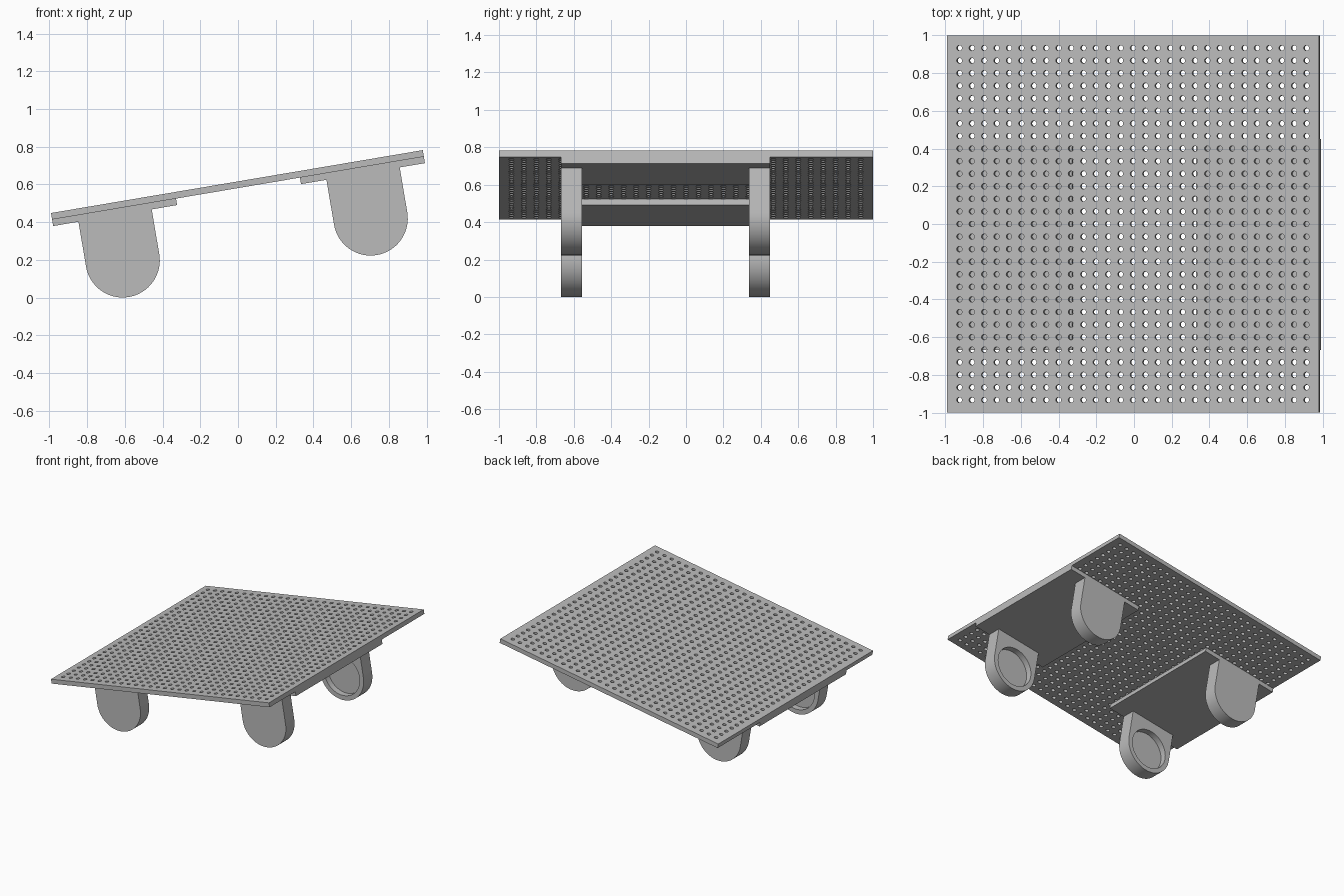
import bpy, bmesh
from math import pi, sin, cos, atan2, radians
from mathutils import Matrix, Vector

cube = bpy.data.objects.get("Cube")
if cube:
    bpy.data.objects.remove(cube, do_unlink=True)

THICK = 0.035            # thickness of the deck and of each mounting plate
LEG_U, LEG_N = 0.667, -0.311   # leg centre along and below the deck
RADIUS, RECESS_R, RECESS_D = 0.197, 0.16, 0.05
FRONT_Y, BACK_Y, LEG_T = -0.667, 0.45, 0.112

# The whole assembly is modelled flat, then tilted
TILT = Matrix.Translation((-0.006, 0, 0.615)) @ Matrix.Rotation(radians(-9.6), 4, 'Y')

grey = bpy.data.materials.new("plain grey")
grey.use_nodes = True
colour = (0.5, 0.5, 0.5, 1)
grey.diffuse_color = colour
grey.node_tree.nodes["Principled BSDF"].inputs["Base Color"].default_value = colour


def finish(bm, name, smooth=False):
    bmesh.ops.recalc_face_normals(bm, faces=bm.faces)
    mesh = bpy.data.meshes.new(name)
    bm.to_mesh(mesh)
    bm.free()
    mesh.materials.append(grey)
    obj = bpy.data.objects.new(name, mesh)
    bpy.context.collection.objects.link(obj)
    obj.matrix_world = TILT
    if smooth:
        bpy.ops.object.select_all(action='DESELECT')
        obj.select_set(True)
        bpy.context.view_layer.objects.active = obj
        bpy.ops.object.shade_smooth_by_angle(angle=radians(30))
    return obj


# Perforated deck: a sheet of square cells with round holes, then thickened
def perforated_deck(count=29, sides=16, hole=0.0145):
    pitch = 2 / (count + 1)
    middle = (count - 1) / 2
    bm = bmesh.new()

    def reach(index, direction):
        # Outermost cells stretch out to the deck's rim
        at_rim = (index == 0 and direction < 0) or (index == count - 1 and direction > 0)
        return direction * pitch * (1 if at_rim else 0.5)

    for i in range(count):
        for j in range(count):
            x, y = (i - middle) * pitch, (j - middle) * pitch
            inner, outer = [], []
            for k in range(sides):
                c, s = cos(2 * pi * k / sides), sin(2 * pi * k / sides)
                m = max(abs(c), abs(s))
                inner.append(bm.verts.new((x + hole * c, y + hole * s, 0)))
                outer.append(bm.verts.new((x + reach(i, c / m), y + reach(j, s / m), 0)))
            for k in range(sides):
                n = (k + 1) % sides
                bm.faces.new((inner[k], outer[k], outer[n], inner[n]))
    bmesh.ops.remove_doubles(bm, verts=bm.verts, dist=0.0005)
    deck = finish(bm, "perforated_deck")
    if deck.data.polygons[0].normal.z < 0:
        deck.data.flip_normals()
    solid = deck.modifiers.new("thickness", 'SOLIDIFY')
    solid.thickness = THICK
    solid.offset = -1


# Flat mounting plate under each end of the deck
def mounting_plate(name, side):
    bm = bmesh.new()
    bmesh.ops.create_cube(bm, size=1)
    size = Vector((2 / 3, BACK_Y - FRONT_Y, THICK))
    centre = Vector((side * 2 / 3, (FRONT_Y + BACK_Y) / 2, -1.5 * THICK))
    for v in bm.verts:
        v.co = v.co * size + centre
    finish(bm, name)


# Round-ended leg with a shallow round recess on its inner face
def leg(name, side, outer_y, inward):
    height = -2 * THICK - LEG_N
    corner = atan2(height, RADIUS)
    angles = sorted([2 * pi * k / 64 for k in range(64)] + [corner, pi - corner])
    bm = bmesh.new()

    def loop(shape, depth):
        y = outer_y + inward * depth
        return [bm.verts.new((side * LEG_U + p[0], y, LEG_N + p[1])) for p in map(shape, angles)]

    def outline(a):
        c, s = cos(a), sin(a)
        r = RADIUS
        if s > 1e-6:
            r = min(RADIUS / max(abs(c), 1e-6), height / s)
        return r * c, r * s

    def circle(a):
        return RECESS_R * cos(a), RECESS_R * sin(a)

    loops = [loop(outline, 0), loop(outline, LEG_T),
             loop(circle, LEG_T), loop(circle, LEG_T - RECESS_D)]
    for a, b in zip(loops, loops[1:]):
        for k in range(len(angles)):
            n = (k + 1) % len(angles)
            bm.faces.new((a[k], a[n], b[n], b[k]))
    bm.faces.new(loops[0])
    bm.faces.new(loops[-1])
    finish(bm, name, smooth=True)


perforated_deck()
for label, side in (("right", -1), ("left", 1)):
    mounting_plate(label + "_mounting_plate", side)
    leg("front_" + label + "_leg", side, FRONT_Y, 1)
    leg("back_" + label + "_leg", side, BACK_Y, -1)
